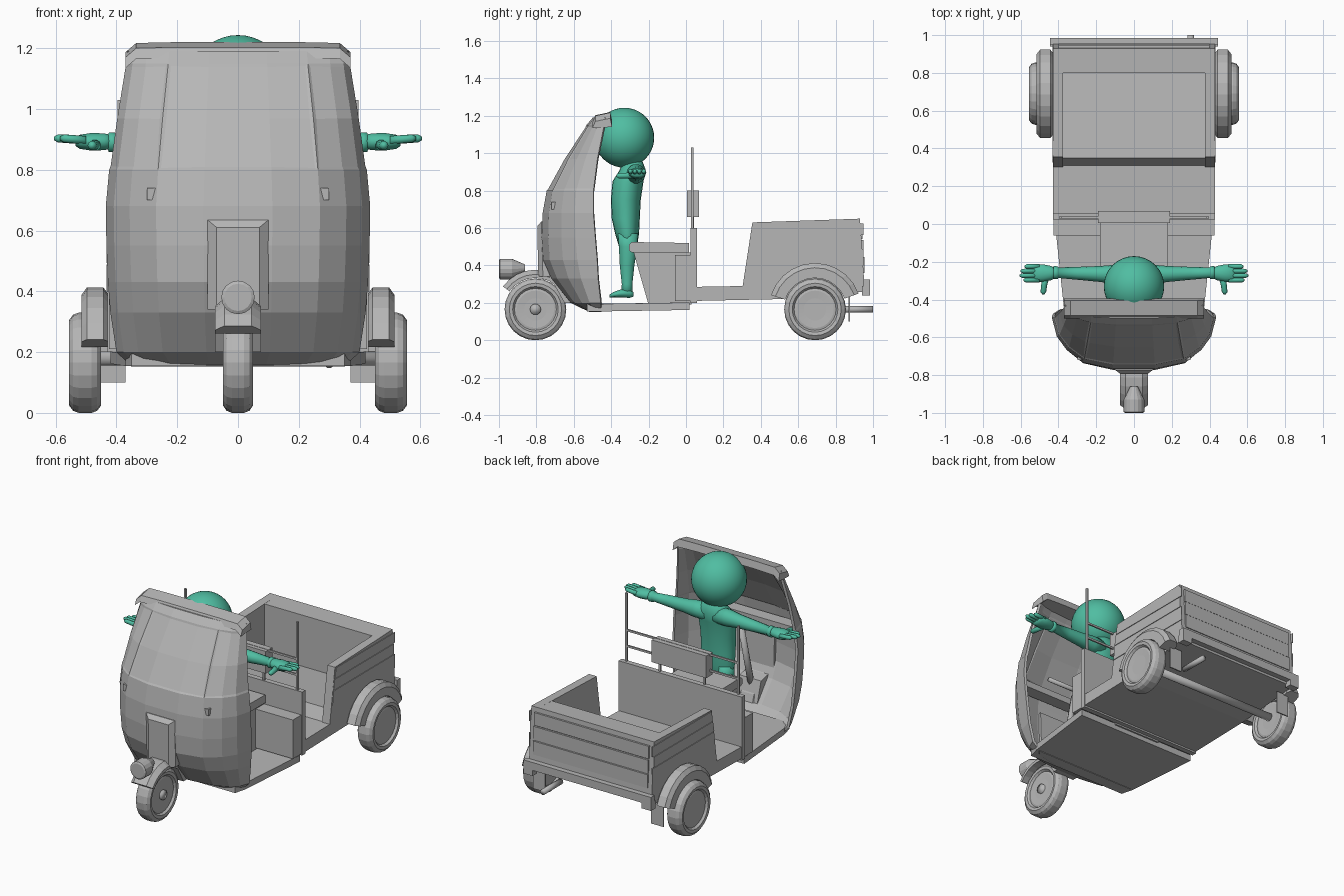
import bpy, bmesh, math
from math import sin, cos, pi, radians

if "Cube" in bpy.data.objects:
    bpy.data.objects.remove(bpy.data.objects["Cube"])


def material(name, rgb):
    m = bpy.data.materials.new(name)
    m.diffuse_color = (*rgb, 1)
    m.use_nodes = True
    m.node_tree.nodes["Principled BSDF"].inputs["Base Color"].default_value = m.diffuse_color
    return m


GREY = material("vehicle grey", (0.47, 0.47, 0.47))
GREEN = material("figure green", (0.08, 0.51, 0.36))


def finish(name, bm, mat=GREY, smooth=False):
    bmesh.ops.recalc_face_normals(bm, faces=bm.faces)
    me = bpy.data.meshes.new(name)
    for f in bm.faces:
        f.smooth = smooth
    bm.to_mesh(me)
    bm.free()
    me.materials.append(mat)
    ob = bpy.data.objects.new(name, me)
    bpy.context.collection.objects.link(ob)
    return ob


def bridge(bm, rings, caps=True, closed=True):
    vs = [[bm.verts.new(p) for p in r] for r in rings]
    n = len(vs[0])
    for a, b in zip(vs, vs[1:]):
        for i in range(n if closed else n - 1):
            j = (i + 1) % n
            bm.faces.new((a[i], a[j], b[j], b[i]))
    if caps:
        bm.faces.new(vs[0])
        bm.faces.new(vs[-1])
    return vs


def prism(name, prof, x0, x1):
    """Side profile (y, z) extruded along x."""
    bm = bmesh.new()
    bridge(bm, [[(x, y, z) for y, z in prof] for x in (x0, x1)])
    return finish(name, bm)


def box(name, x0, x1, y0, y1, z0, z1):
    return prism(name, [(y0, z0), (y1, z0), (y1, z1), (y0, z1)], x0, x1)


def loft(name, axis, rings, n=16, mat=GREY, smooth=True):
    """Rings of (x, y, z, r1, r2), each perpendicular to the given axis."""
    bm = bmesh.new()
    u, v = [(1, 2), (0, 2), (0, 1)][axis]
    out = []
    for r in rings:
        ring = []
        for i in range(n):
            p = list(r[:3])
            p[u] += r[3] * cos(2 * pi * i / n)
            p[v] += r[4] * sin(2 * pi * i / n)
            ring.append(p)
        out.append(ring)
    bridge(bm, out)
    return finish(name, bm, mat, smooth)


def wheel(name, cx, cy, w):
    prof = [(-.7, .06), (-.75, .1), (-.7, .112), (-.95, .122), (-1, .14), (-.75, .158), (-.4, .165)]
    prof += [(-a, r) for a, r in reversed(prof)]
    loft(name, 0, [(cx + a * w, cy, .165, r, r) for a, r in prof], 24, GREY, False)


def arch(name, cy, r_out, r_in, a0, a1, x0, x1, n=10):
    """Mudguard: an arc section swept round the wheel, with soft outer edges."""
    bm = bmesh.new()
    rings = []
    for i in range(n + 1):
        a = radians(a0 + (a1 - a0) * i / n)
        c = .2 * (x1 - x0)
        sec = [(x0, r_in), (x0, r_out - .025), (x0 + c, r_out), (x1 - c, r_out), (x1, r_out - .025), (x1, r_in)]
        rings.append([(x, cy + r * cos(a), .165 + r * sin(a)) for x, r in sec])
    bridge(bm, rings)
    finish(name, bm)


# Cabin shell: plan outline scaled through height levels (z, half width, front y, back y)
levels = [(.152, .35, -.52, -.452), (.20, .40, -.62, -.456), (.33, .42, -.725, -.47),
          (.43, .428, -.77, -.475), (.55, .433, -.778, -.485), (.68, .435, -.772, -.495),
          (.80, .424, -.75, -.495), (.97, .40, -.655, -.475), (1.15, .37, -.535, -.44),
          (1.19, .365, -.50, -.43)]
half = [(1, 0), (.94, .36), (.82, .62), (.62, .86), (.26, .98)]
plan = half + [(-x, y) for x, y in reversed(half)]
bm = bmesh.new()
bridge(bm, [[(w * px, b + (f - b) * py, z) for px, py in plan] for z, w, f, b in levels], True, False)
bmesh.ops.recalc_face_normals(bm, faces=bm.faces)
if sum(f.normal.y * f.calc_area() for f in bm.faces) > 0:
    bmesh.ops.reverse_faces(bm, faces=bm.faces)
glass = [f for f in bm.faces if .8 < f.calc_center_median().z < 1.14]
for lo, hi in ((-.23, .23), (.26, 1), (-1, -.26)):
    pane = [f for f in glass if lo < f.calc_center_median().x < hi]
    bmesh.ops.inset_region(bm, faces=pane, thickness=.012, depth=-.003)
shell = finish("cabin_shell", bm)
mod = shell.modifiers.new("thickness", 'SOLIDIFY')
mod.thickness = .016
mod.offset = -1

# Roof visor with drooping ends
bm = bmesh.new()
xs = [(-.37, -.03, -.055), (-.335, 0, -.025), (-.2, .003, -.02), (.2, .003, -.02), (.335, 0, -.025), (.37, -.03, -.055)]
bridge(bm, [[(x, -.50, 1.165 + t), (x, -.485, 1.2 + t), (x, -.405, 1.217 + t), (x, -.395, 1.195 + b)]
            for x, t, b in xs])
finish("roof_visor", bm)

# Nose panel, headlight, front fork, steering
bm = bmesh.new()
bridge(bm, [[(-.10, -.73, .34), (.10, -.73, .34), (.10, -.74, .635), (-.10, -.74, .635)],
            [(-.10, -.765, .34), (.10, -.765, .34), (.10, -.773, .635), (-.10, -.773, .635)],
            [(-.07, -.79, .34), (.07, -.79, .34), (.07, -.795, .61), (-.07, -.795, .61)]])
finish("nose_panel", bm)
loft("headlight", 1, [(0, -.86, .385, .02, .02), (0, -.90, .382, .04, .04), (0, -.93, .38, .055, .055),
                      (0, -.995, .38, .055, .055), (0, -1, .38, .045, .045)], 16, GREY, False)
prism("fork_housing", [(-.65, .20), (-.60, .20), (-.64, .34), (-.74, .36)], -.075, .075)
wheel("front_wheel", 0, -.805, .05)
loft("front_hub", 0, [(-.048, -.805, .165, .03, .03), (.048, -.805, .165, .03, .03)], 10)
arch("front_mudguard", -.805, .212, .168, 12, 145, -.075, .075)
loft("steering_column", 2, [(0, -.67, .22, .02, .02), (0, -.55, .7, .018, .018)], 8)
loft("handlebar", 0, [(-.22, -.52, .72, .014, .014), (.22, -.52, .72, .014, .014)], 8)
box("dashboard", -.3, .3, -.72, -.64, .70, .74)

# Cabin floor
bm = bmesh.new()
bridge(bm, [[(-.35, -.53, z), (.35, -.53, z), (.37, -.455, z), (.42, .02, z + .008), (-.42, .02, z + .008),
             (-.37, -.455, z)] for z in (.154, .194)])
finish("cabin_floor", bm)

# Seat, side lockers and bulkhead
prism("seat_base", [(-.28, .47), (-.20, .19), (.03, .19), (.03, .47)], -.165, .165)
prism("seat_cushion", [(-.305, .48), (-.29, .47), (.015, .47), (.015, .52), (-.29, .525), (-.305, .51)], -.18, .18)
box("side_locker", -.425, .425, -.06, .05, .21, .455)
box("bulkhead", -.43, .43, .025, .058, .2, .60)
box("backrest", -.19, .19, .005, .07, .66, .80)
for s in (1, -1):
    box("rail_post", s * .385, s * .397, .028, .04, .58, 1.03)
    box("inner_post", s * .15, s * .162, .03, .042, .58, .7)
for z in (.69, .79):
    box("rail_bar", -.39, .39, .029, .039, z, z + .012)

# Cargo bed
prism("bed_floor", [(.03, .21), (.5, .22), (.95, .26), (.95, .31), (.35, .36), (.31, .29), (.03, .285)], -.428, .428)
for s in (1, -1):
    prism("bed_side", [(.30, .27), (.355, .63), (.93, .65), (.955, .28)], s * .375, s * .428)
    for i, (y0, z0, z1) in enumerate([(.325, .40, .488), (.335, .493, .557), (.35, .562, .625)]):
        y1 = .95 - .012 * (i % 2)
        prism("side_board", [(y0, z0), (y1, z0), (y1, z1), (y0 + .012, z1)], s * .426, s * .432)
    box("mud_flap", s * .37, s * .455, .868, .876, .10, .24)
    box("tail_lamp", s * .38, s * .445, .94, .985, .24, .29)
    wheel("rear_wheel", s * .503, .69, .053)
    x0, x1 = sorted((s * .425, s * .515))
    arch("rear_mudguard", .69, .248, .168, 20, 162, x0, x1)
prism("tailgate", [(.80, .30), (.80, .645), (.93, .65), (.955, .28)], -.428, .428)
for z0, z1 in [(.36, .445), (.45, .535), (.54, .62)]:
    box("tail_board", -.40, .40, .93, .955 - (z0 - .36) * .06, z0, z1)
box("rear_bumper", -.445, .445, .95, .985, .275, .325)
loft("rear_axle", 0, [(-.47, .69, .18, .025, .025), (.47, .69, .18, .025, .025)], 10)
loft("exhaust", 1, [(.3, .82, .165, .018, .018), (.3, 1, .165, .018, .018)], 10)

# Standing figure with arms outstretched
bm = bmesh.new()
bmesh.ops.create_uvsphere(bm, u_segments=32, v_segments=20, radius=.16)
bmesh.ops.translate(bm, vec=(0, -.33, 1.083), verts=bm.verts)
finish("figure_head", bm, GREEN, True)
torso = [(.46, -.31, .06, .035), (.50, -.31, .10, .048), (.57, -.315, .112, .064), (.65, -.322, .11, .075),
         (.75, -.322, .112, .08), (.85, -.31, .12, .083), (.91, -.285, .115, .07), (.95, -.285, .07, .055),
         (1.0, -.30, .04, .04)]
loft("figure_torso", 2, [(0, y, z, a, b) for z, y, a, b in torso], 20, GREEN)
for s in (1, -1):
    leg = [(.24, -.315, .03, .032), (.30, -.315, .029, .029), (.40, -.315, .038, .04), (.50, -.31, .048, .05),
           (.57, -.31, .045, .055)]
    loft("figure_leg", 2, [(s * .062, y, z, a, b) for z, y, a, b in leg], 14, GREEN)
    foot = [(-.408, .236, .012, .008), (-.39, .243, .034, .014), (-.35, .25, .035, .022), (-.30, .25, .028, .024),
            (-.28, .245, .012, .012)]
    loft("figure_foot", 1, [(s * .066, y, z, a, b) for y, z, a, b in foot], 14, GREEN)
    arm = [(.03, .05, .05), (.11, .05, .052), (.18, .042, .042), (.30, .034, .034), (.40, .028, .026),
           (.405, .034, .033), (.425, .034, .033), (.428, .026, .024)]
    loft("figure_arm", 0, [(s * x, -.27 + .03 * x, .89, a, b) for x, a, b in arm], 14, GREEN)
    palm = [(.41, .022, .022), (.44, .038, .028), (.48, .046, .03), (.52, .046, .024), (.535, .036, .014)]
    loft("figure_palm", 0, [(s * x, -.26, .892, a, b) for x, a, b in palm], 14, GREEN)
    for i, end in enumerate((.585, .605, .60, .58)):
        y = -.297 + i * .024
        loft("figure_finger", 0, [(s * .50, y, .897, .013, .014), (s * (end - .012), y, .903, .012, .013),
                                  (s * end, y, .903, .005, .006)], 8, GREEN)
    loft("figure_thumb", 1, [(s * .465, -.27, .885, .022, .02), (s * .475, -.32, .88, .016, .016),
                             (s * .48, -.36, .88, .015, .015), (s * .48, -.372, .88, .006, .006)], 10, GREEN)
